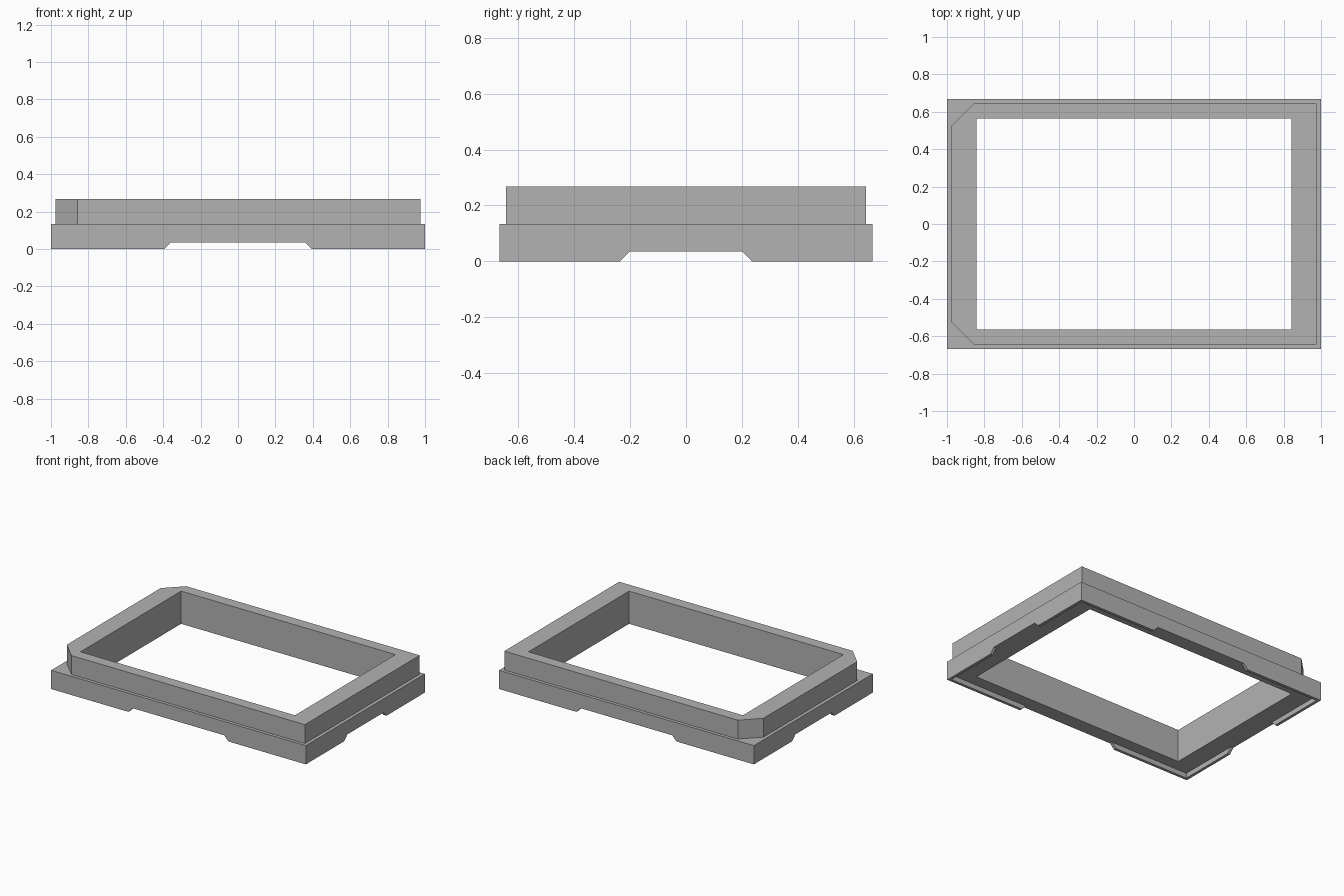
import bpy
import bmesh

cube = bpy.data.objects.get("Cube")
if cube:
    bpy.data.objects.remove(cube, do_unlink=True)

grey = bpy.data.materials.new("mid_grey")
grey.use_nodes = True
colour = (0.45, 0.45, 0.45, 1)
grey.diffuse_color = colour
for node in grey.node_tree.nodes:
    if node.type == "BSDF_PRINCIPLED":
        node.inputs["Base Color"].default_value = colour


def prism(name, outline, depth):
    """Extrude a closed 3D outline along the depth vector."""
    bm = bmesh.new()
    face = bm.faces.new([bm.verts.new(p) for p in outline])
    result = bmesh.ops.extrude_face_region(bm, geom=[face], use_keep_orig=True)
    top = [g for g in result["geom"] if isinstance(g, bmesh.types.BMVert)]
    bmesh.ops.translate(bm, verts=top, vec=depth)
    bmesh.ops.recalc_face_normals(bm, faces=bm.faces)
    mesh = bpy.data.meshes.new(name)
    bm.to_mesh(mesh)
    bm.free()
    mesh.materials.append(grey)
    obj = bpy.data.objects.new(name, mesh)
    bpy.context.collection.objects.link(obj)
    return obj


def box(name, x, y, bottom, top):
    outline = [(-x, -y, bottom), (x, -y, bottom), (x, y, bottom), (-x, y, bottom)]
    return prism(name, outline, (0, 0, top - bottom))


def combine(target, helper, operation):
    mod = target.modifiers.new(helper.name, "BOOLEAN")
    mod.operation = operation
    mod.solver = "EXACT"
    mod.object = helper
    helper.hide_render = True
    helper.hide_set(True)


HALF_X, HALF_Y = 1.0, 0.667
STEP, HEIGHT, FOOT, RIM = 0.133, 0.267, 0.035, 0.02

# Wide lower block
frame = box("stacking_frame", HALF_X, HALF_Y, 0, STEP)

# Narrower upper block with two clipped corners on the -x side
X, Y, CLIP = 0.976, 0.644, 0.118
low = STEP - 0.03
outline = [(X, -Y, low), (X, Y, low), (CLIP - X, Y, low), (-X, Y - CLIP, low),
           (-X, CLIP - Y, low), (CLIP - X, -Y, low)]
combine(frame, prism("upper_collar", outline, (0, 0, HEIGHT - low)), "UNION")

# Central opening and the shallow recess under the frame
combine(frame, box("opening_cutter", 0.842, 0.564, -0.1, 0.4), "DIFFERENCE")
combine(frame, box("recess_cutter", HALF_X - RIM, HALF_Y - RIM, -0.1, FOOT), "DIFFERENCE")

# Sloped notches through the rim, leaving a foot at each corner
def notch(half, reach):
    flare = 0.1 * 0.035 / FOOT
    return [(-half - flare, -0.1), (half + flare, -0.1), (half - FOOT, FOOT), (FOOT - half, FOOT)]


long_notch = [(a, -1, z) for a, z in notch(0.393, HALF_Y)]
side_notch = [(-1.5, a, z) for a, z in notch(0.237, HALF_X)]
combine(frame, prism("long_side_notch_cutter", long_notch, (0, 2, 0)), "DIFFERENCE")
combine(frame, prism("short_side_notch_cutter", side_notch, (3, 0, 0)), "DIFFERENCE")

# Bake the cuts into the mesh, then drop the helpers
bpy.context.view_layer.update()
baked = bpy.data.meshes.new_from_object(frame.evaluated_get(bpy.context.evaluated_depsgraph_get()))
helpers = [m.object for m in frame.modifiers]
frame.modifiers.clear()
frame.data = baked
for helper in helpers:
    bpy.data.objects.remove(helper, do_unlink=True)
